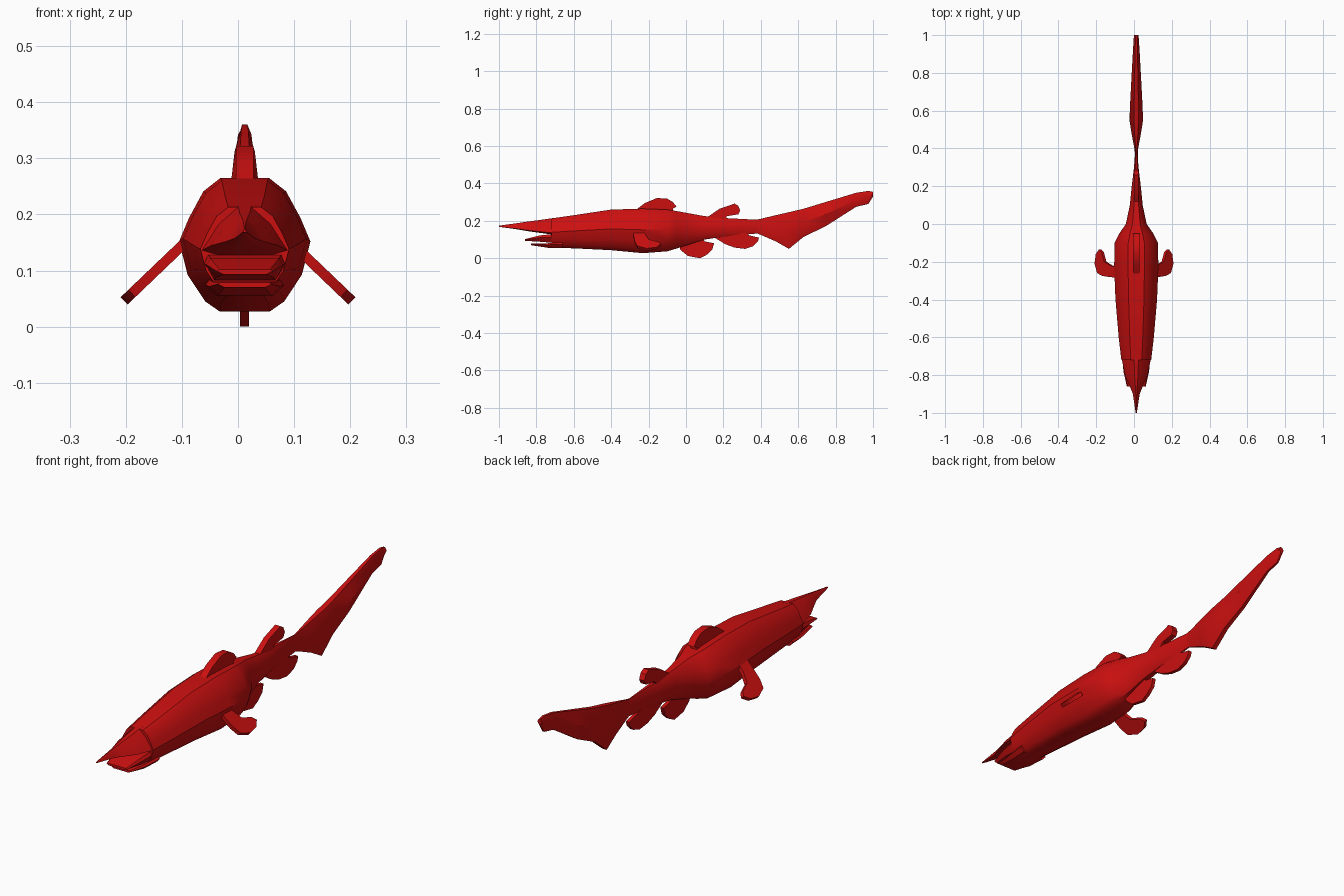
import bpy
import bmesh
from mathutils import Vector

cube = bpy.data.objects.get("Cube")
if cube:
    bpy.data.objects.remove(cube, do_unlink=True)

CENTRE = 0.012  # the body sits slightly off the fin span's midline

red = bpy.data.materials.new("deep red")
red.use_nodes = True
red.diffuse_color = (0.6, 0.005, 0.005, 1)
red.node_tree.nodes["Principled BSDF"].inputs["Base Color"].default_value = red.diffuse_color

# Half cross-sections, as fractions of half width and half height
ROUND = [(.37, 1), (.63, .8), (.85, .4), (1, .05), (.87, -.45), (.6, -.85), (.38, -1)]
BLADE = [(.35, 1), (1, 0), (.3, -1)]
WEDGE = [(.15, 1), (.6, .3), (1, -.8), (.6, -1)]
SLAB = [(.9, 1), (1, .3), (.75, -1)]


def finish(bm, name, angle):
    """Turn a bmesh into a coloured, shaded object."""
    bmesh.ops.recalc_face_normals(bm, faces=bm.faces)
    mesh = bpy.data.meshes.new(name)
    bm.to_mesh(mesh)
    bm.free()
    mesh.materials.append(red)
    obj = bpy.data.objects.new(name, mesh)
    bpy.context.collection.objects.link(obj)
    bpy.ops.object.select_all(action="DESELECT")
    obj.select_set(True)
    bpy.context.view_layer.objects.active = obj
    bpy.ops.object.shade_smooth_by_angle(angle=angle)
    return obj


def loft(name, half, stations, angle=0.6):
    """Skin a symmetric section along stations of (y, half width, bottom, top)."""
    section = half + [(-u, v) for u, v in reversed(half)]
    bm = bmesh.new()
    rings = []
    for y, width, low, high in stations:
        mid, tall = (low + high) / 2, (high - low) / 2
        rings.append([bm.verts.new((CENTRE + u * width, y, mid + v * tall)) for u, v in section])
    count = len(section)
    for a, b in zip(rings, rings[1:]):
        for i in range(count):
            j = (i + 1) % count
            bm.faces.new((a[i], a[j], b[j], b[i]))
    bm.faces.new(rings[0])
    bm.faces.new(rings[-1])
    return finish(bm, name, angle)


def fin(name, points, normal, thickness):
    """Thicken a flat outline equally to both sides."""
    bm = bmesh.new()
    offset = Vector(normal).normalized() * thickness
    sides = [[bm.verts.new(Vector(p) + offset * s) for p in points] for s in (1, -1)]
    count = len(points)
    for side in sides:
        bm.faces.new(side)
    for i in range(count):
        j = (i + 1) % count
        bm.faces.new((sides[0][i], sides[0][j], sides[1][j], sides[1][i]))
    return finish(bm, name, 0.6)


# Trunk, from behind the mouth to the tail root
loft("body", ROUND, [
    (-.72, .079, .056, .213), (-.6, .093, .053, .23), (-.4, .11, .043, .26),
    (-.23, .117, .027, .265), (-.1, .115, .037, .26), (-.05, .09, .052, .252),
    (0, .055, .068, .243), (.1, .034, .1, .225), (.2, .024, .115, .215),
    (.3, .012, .125, .21), (.39, .005, .133, .205)])

# Long pointed snout above the mouth
loft("snout", WEDGE, [
    (-1, .003, .168, .174), (-.9, .018, .154, .188), (-.86, .034, .147, .194),
    (-.8, .06, .138, .202), (-.7, .08, .125, .216)])

# Protruding jaws
loft("upper_jaw", SLAB, [
    (-.86, .05, .093, .102), (-.78, .068, .088, .122), (-.68, .075, .08, .132)])
loft("lower_jaw", SLAB, [
    (-.83, .048, .07, .079), (-.74, .063, .056, .08), (-.66, .07, .056, .084)])

# Tail with a long upper lobe
loft("tail_fin", BLADE, [
    (.36, .005, .14, .203), (.4, .01, .125, .211), (.48, .025, .09, .23),
    (.55, .036, .05, .246), (.63, .033, .115, .265), (.745, .027, .17, .3),
    (.91, .018, .275, .35), (.975, .014, .29, .36), (1, .012, .33, .355)])

# Fins on the midline, outlined as (y, z)
MIDLINE = {
    "first_dorsal_fin": (.016, [
        (-.28, .25), (-.22, .295), (-.155, .322), (-.1, .318), (-.07, .3),
        (-.05, .275), (-.07, .265), (-.07, .24)]),
    "second_dorsal_fin": (.013, [
        (.1, .21), (.18, .265), (.26, .292), (.28, .28), (.29, .255),
        (.28, .235), (.22, .225), (.2, .2)]),
    "pelvic_fin": (.008, [
        (-.04, .08), (-.03, .045), (.01, .012), (.075, 0), (.11, .018),
        (.14, .045), (.15, .08), (.1, .09), (.08, .12)]),
    "anal_fin": (.008, [
        (.12, .13), (.21, .075), (.26, .057), (.315, .05), (.36, .065),
        (.385, .09), (.39, .11), (.34, .122), (.3, .14)]),
}
for name, (thickness, outline) in MIDLINE.items():
    fin(name, [(CENTRE, y, z) for y, z in outline], (1, 0, 0), thickness)

# Paired pectoral fins, outlined as (distance along the fin, y)
PECTORAL = [(-.3, -.285), (.2, -.28), (.55, -.275), (.85, -.26), (1, -.21), (.93, -.16),
            (.75, -.135), (.6, -.15), (.45, -.2), (.1, -.22), (-.3, -.23)]
ROOT, TIP = Vector((.11, 0, .135)), Vector((.203, 0, .046))
span = TIP - ROOT
for side, label in ((1, "left"), (-1, "right")):
    points = [(side * (ROOT.x + s * span.x), y, ROOT.z + s * span.z) for s, y in PECTORAL]
    fin(label + "_pectoral_fin", points, (-side * span.z, 0, span.x), .009)

    # Small eye set into the side of the head
    bm = bmesh.new()
    bmesh.ops.create_icosphere(bm, subdivisions=2, radius=.009)
    bmesh.ops.translate(bm, verts=bm.verts, vec=(CENTRE + side * .056, -.71, .17))
    finish(bm, label + "_eye", 1)
